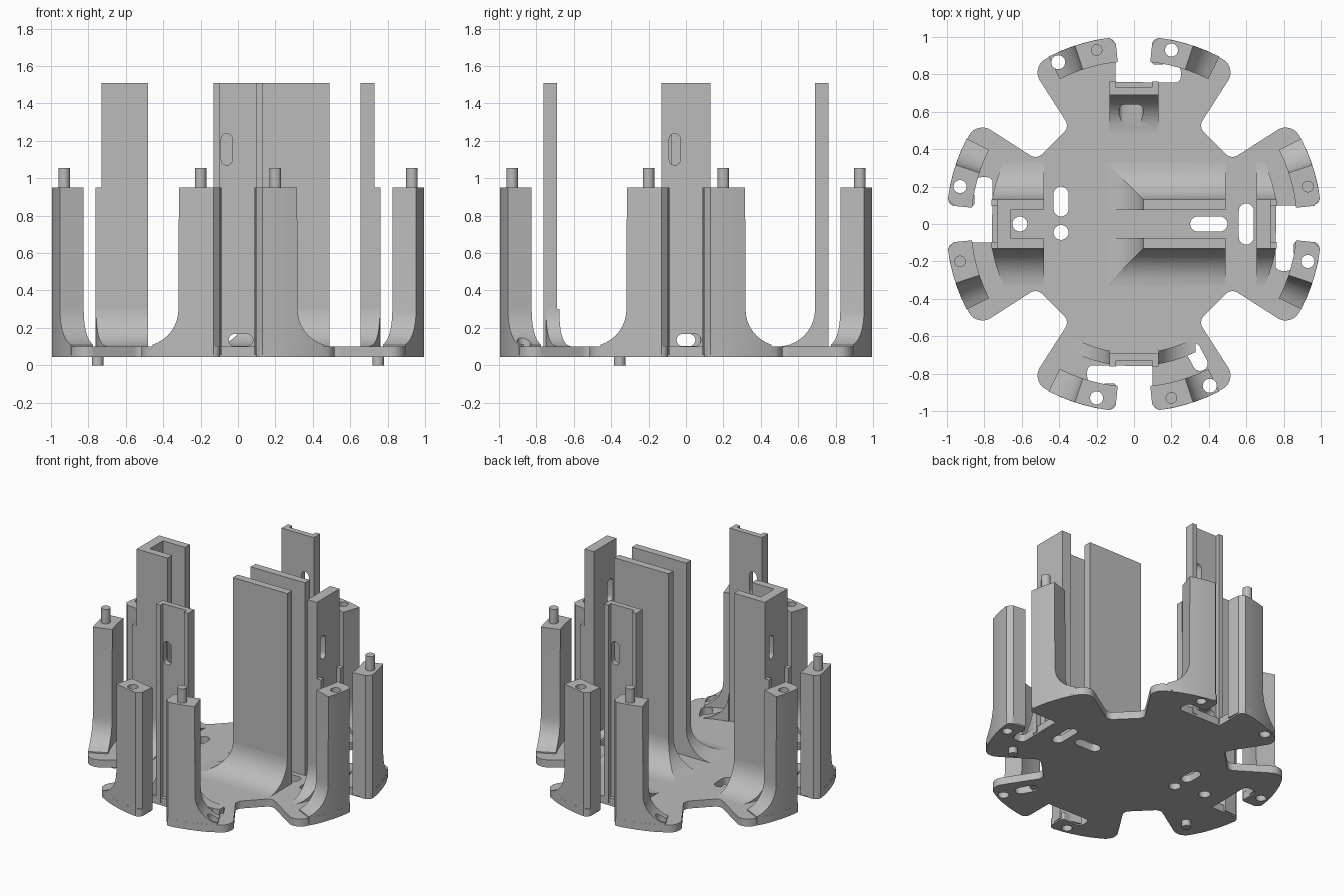
import bpy, bmesh
from math import sin, cos, pi, sqrt, radians
from mathutils import Matrix, Vector

cube = bpy.data.objects.get("Cube")
if cube:
    bpy.data.objects.remove(cube)

grey = bpy.data.materials.new("plain_grey")
grey.use_nodes = True
grey.diffuse_color = (0.5, 0.5, 0.5, 1)
grey.node_tree.nodes["Principled BSDF"].inputs["Base Color"].default_value = (0.5, 0.5, 0.5, 1)

TOP, LEG_TOP, FLOOR, BASE = 1.51, 0.95, 0.1, 0.045
parts = []


def finish(name, bm, turn=0, mirror=False):
    """Turn a mesh about z, optionally mirrored in x, and store it as a part."""
    if mirror:
        bm.transform(Matrix.Diagonal((-1, 1, 1, 1)))
    bm.transform(Matrix.Rotation(radians(turn), 4, "Z"))
    bmesh.ops.recalc_face_normals(bm, faces=bm.faces)
    mesh = bpy.data.meshes.new(name)
    bm.to_mesh(mesh)
    bm.free()
    mesh.materials.append(grey)
    obj = bpy.data.objects.new(name, mesh)
    bpy.context.collection.objects.link(obj)
    parts.append(obj)
    return obj


def box(name, x, y, z, turn=0, mirror=False):
    bm = bmesh.new()
    size = [b - a for a, b in (x, y, z)]
    mid = [(a + b) / 2 for a, b in (x, y, z)]
    bmesh.ops.create_cube(bm, size=1, matrix=Matrix.Translation(mid) @ Matrix.Diagonal((*size, 1)))
    finish(name, bm, turn, mirror)


def pin(name, x, y, z0, z1, turn=0):
    bm = bmesh.new()
    bmesh.ops.create_cone(bm, cap_ends=True, segments=24, radius1=0.031, radius2=0.031,
                          depth=z1 - z0, matrix=Matrix.Translation((x, y, (z0 + z1) / 2)))
    finish(name, bm, turn)


def prism(bm, outline, z0, z1):
    face = bm.faces.new([bm.verts.new((x, y, z0)) for x, y in outline])
    new = bmesh.ops.extrude_face_region(bm, geom=[face])["geom"]
    bmesh.ops.translate(bm, verts=[v for v in new if isinstance(v, bmesh.types.BMVert)],
                        vec=(0, 0, z1 - z0))


def ridge(name, columns, inner, outer, turn=0, mirror=False):
    """Solid whose height follows (t, z) columns between two plan curves."""
    bm = bmesh.new()
    rows = []
    for t, z in columns:
        a, b = inner(t), outer(t)
        rows.append([bm.verts.new(p) for p in
                     ((*a, BASE + 0.01), (*b, BASE + 0.01), (*b, z), (*a, z))])
    for r, s in zip(rows, rows[1:]):
        for i in range(4):
            j = (i + 1) % 4
            bm.faces.new((r[i], r[j], s[j], s[i]))
    bm.faces.new(rows[0])
    bm.faces.new(rows[-1])
    finish(name, bm, turn, mirror)


def fillet(t0, r=0.2, n=10):
    return [(t0 + r - r * cos(i * pi / 2 / n), FLOOR + r - r * sin(i * pi / 2 / n))
            for i in range(n + 1)]


def flat(d):
    return lambda t: (t, d)


def arc(r):
    return lambda t: (t, sqrt(r * r - t * t))


def polar(r, soft=0):
    def point(t):
        rr = r - soft * max(0, 0.13 - t)
        return (t * rr, rr * sqrt(1 - t * t))
    return point


def rounded(points):
    """Outline with every (x, y, radius) corner rounded."""
    out = []
    for i, (x, y, r) in enumerate(points):
        p = Vector((x, y))
        if not r:
            out.append(p)
            continue
        a = (Vector(points[i - 1][:2]) - p).normalized()
        b = (Vector(points[(i + 1) % len(points)][:2]) - p).normalized()
        half = a.angle(b) / 2
        reach = r / (sin(half) / cos(half))
        p0, p1 = p + a * reach, p + b * reach
        centre = p + (a + b).normalized() * (r / sin(half))
        for k in range(7):
            d = (p0 - centre).lerp(p1 - centre, k / 6).normalized()
            out.append(centre + d * r)
    return out


# Base plate: one quarter of the outline, repeated four times
rim = [(t, sqrt(1.01 - t * t), 0) for t in (0.2, 0.27, 0.34, 0.4)]
quarter = [(-0.1, 0.76, 0), (0.25, 0.755, 0.03), (0.25, 0.86, 0.04), (0.095, 0.85, 0.02),
           (0.095, 1, 0.04), *rim, (0.55, 0.84, 0.08), (0.345, 0.52, 0.05),
           (0.52, 0.345, 0.05), (0.84, 0.55, 0.08),
           *[(y, x, 0) for x, y, _ in reversed(rim)], (1, 0.1, 0.04)]
outline = []
for _ in range(4):
    outline += quarter
    quarter = [(y, -x, r) for x, y, r in quarter]
bm = bmesh.new()
prism(bm, rounded(outline), BASE, FLOOR)
finish("base_plate", bm)

# Eight outer legs with flared feet, alternately pinned
leg = [(t, LEG_TOP) for t in (0.1, 0.13, 0.18, 0.22, 0.27, 0.315)]
leg += [c for c in fillet(0.317) if c[0] < 0.48]
for turn in (0, 90, 180, 270):
    for mirror in (False, True):
        ridge("outer_leg", leg, polar(0.87), polar(1.004, 1.2), turn, mirror)
    pin("top_pin", -0.2, 0.93, 0.9, 1.055, turn)
for x in (-0.75, 0.75):
    pin("bottom_pin", x, -0.355, 0, BASE + 0.02)

# Four tall walls with guide rails on the outside
BACK, LEFT, FRONT, RIGHT = 0, 90, 180, -90
for name, turn, inner, rail_top in (("back", BACK, 0.69, TOP), ("left", LEFT, 0.66, LEG_TOP),
                                    ("front", FRONT, 0.69, TOP), ("right", RIGHT, 0.655, LEG_TOP)):
    box(name + "_wall", (-0.13, 0.13), (inner, 0.73), (0.06, TOP), turn)
    for mirror in (False, True):
        box(name + "_rail", (0.095, 0.13), (0.725, 0.762), (0.06, rail_top), turn, mirror)

# Flares beside the walls, channel sides, and the central pair of panels
for mirror in (False, True):
    ridge("front_flare", fillet(0.13), arc(0.69), arc(0.76), FRONT, mirror)
    ridge("right_flare", fillet(0.13), flat(0.655), arc(0.77), RIGHT, mirror)
    ridge("left_flare", fillet(0.13), flat(0.48), arc(0.77), LEFT, mirror)
    box("left_channel_side", (0.075, 0.13), (0.48, 0.73), (0.06, TOP), LEFT, mirror)
    box("centre_panel", (0.075, 0.13), (0.05, 0.49), (0.06, TOP), RIGHT, mirror)
    ridge("panel_flare", fillet(0.13), lambda t: (t, 0.18 - t), flat(0.49), RIGHT, mirror)
    ridge("panel_end_flare", fillet(0), lambda t: (0.075, 0.05 - t),
          lambda t: (0.13 + t, 0.05 - t), RIGHT, mirror)
ridge("back_flare", fillet(0), lambda t: (-0.13, 0.69 - t), lambda t: (0.13, 0.69 - t), BACK)

# Cutter made of rounded slots and holes
cut = bmesh.new()


def slot(matrix, length, width, depth):
    """Rounded slot along local x, cut through local z."""
    r, s = width / 2, (length - width) / 2
    pts = []
    for side in (1, -1):
        for k in range(13):
            a = pi * k / 12 - pi / 2
            pts.append((side * (s + r * cos(a)), side * r * sin(a)))
    if s < 0.001:
        pts = [p for i, p in enumerate(pts) if i not in (12, 25)]
    tmp = bmesh.new()
    prism(tmp, pts, -depth / 2, depth / 2)
    bmesh.ops.recalc_face_normals(tmp, faces=tmp.faces)
    tmp.transform(matrix)
    mesh = bpy.data.meshes.new("slot")
    tmp.to_mesh(mesh)
    tmp.free()
    cut.from_mesh(mesh)
    bpy.data.meshes.remove(mesh)


def floor_slot(x, y, length, width, angle=0):
    slot(Matrix.Translation((x, y, 0)) @ Matrix.Rotation(radians(angle), 4, "Z"), length, width, 0.6)


floor_slot(-0.39, 0.12, 0.16, 0.08, 90)
floor_slot(-0.39, -0.045, 0.08, 0.08)
floor_slot(-0.61, 0, 0.08, 0.08)
floor_slot(0.4, 0, 0.2, 0.08)
floor_slot(0.6, 0, 0.22, 0.08, 90)
floor_slot(0.335, -0.71, 0.16, 0.08, -62)
floor_slot(-0.405, 0.865, 0.075, 0.075)
floor_slot(0.405, -0.865, 0.075, 0.075)
upright = Matrix.Rotation(pi / 2, 4, "X")
for turn in (0, 90, 180, 270):
    spin = Matrix.Rotation(radians(turn), 4, "Z")
    slot(spin @ Matrix.Translation((0.2, 0.93, 0.5)), 0.07, 0.07, 2)
    slot(spin @ Matrix.Translation((-0.015, 0.66, 0.135)) @ upright, 0.13, 0.065, 0.3)
    slot(spin @ Matrix.Translation((0.06, 0.7, 1.155)) @ upright @ Matrix.Rotation(pi / 2, 4, "Z"),
         0.17, 0.06, 0.2)
cutter = finish("cutter", cut)
parts.remove(cutter)
cutter.hide_render = True

# Cut every part that can meet a slot, then bake the result
holed = [p for p in parts if p.name.split(".")[0] in
         ("base_plate", "outer_leg", "back_flare") or "_wall" in p.name]
for p in holed:
    mod = p.modifiers.new("slots", "BOOLEAN")
    mod.operation, mod.solver, mod.object = "DIFFERENCE", "EXACT", cutter
    mod.use_self = True
graph = bpy.context.evaluated_depsgraph_get()
baked = [(p, bpy.data.meshes.new_from_object(p.evaluated_get(graph))) for p in holed]
for p, mesh in baked:
    p.modifiers.clear()
    p.data = mesh
bpy.data.objects.remove(cutter)

# Smooth curved surfaces, keep sharp edges
bpy.ops.object.select_all(action="DESELECT")
for p in parts:
    p.select_set(True)
bpy.context.view_layer.objects.active = parts[0]
bpy.ops.object.shade_smooth_by_angle(angle=radians(30))
